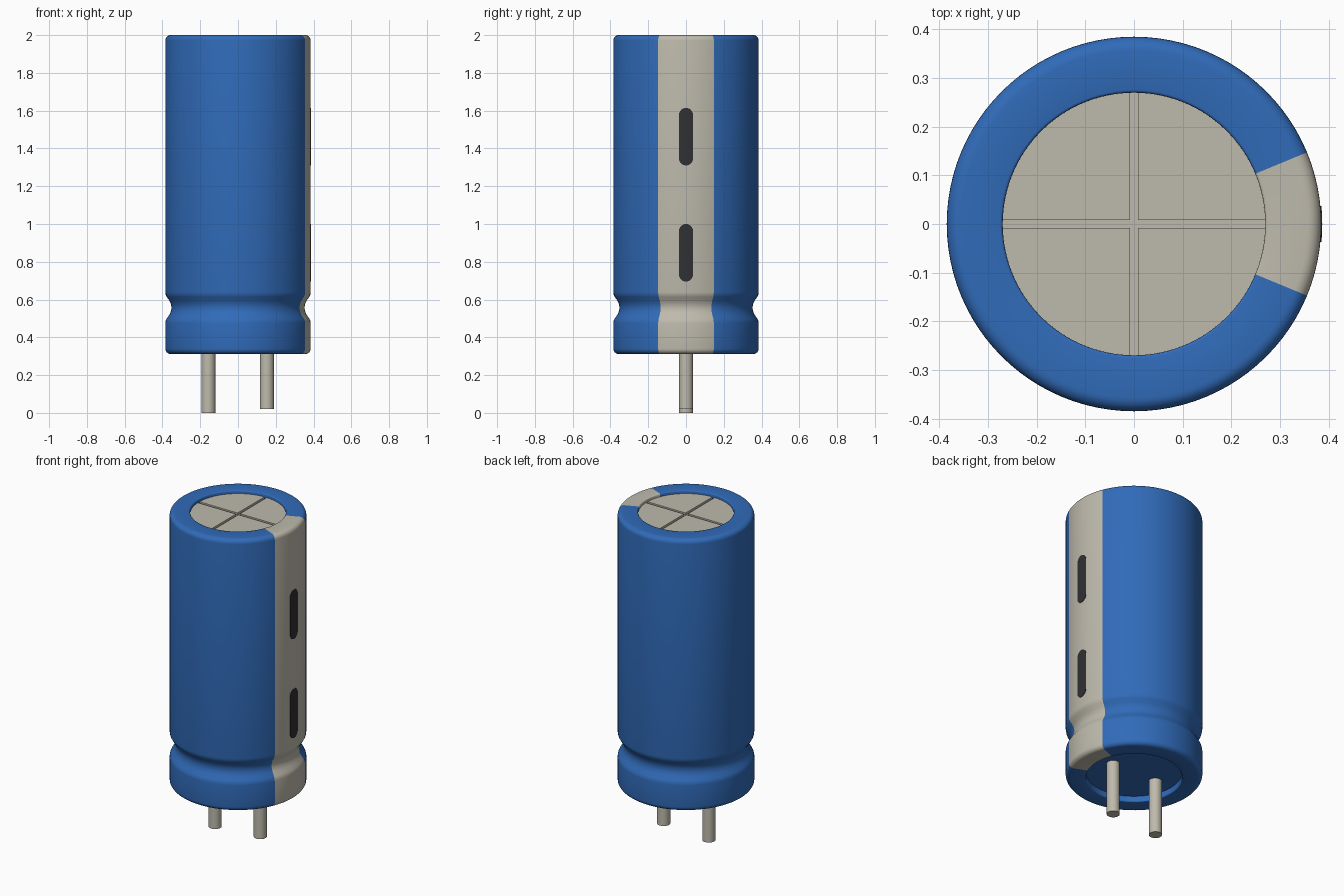
import bpy, bmesh, math

if "Cube" in bpy.data.objects:
    bpy.data.objects.remove(bpy.data.objects["Cube"], do_unlink=True)


def material(name, rgb):
    m = bpy.data.materials.new(name)
    m.use_nodes = True
    col = (*rgb, 1.0)
    m.diffuse_color = col
    m.node_tree.nodes["Principled BSDF"].inputs["Base Color"].default_value = col
    return m


BLUE = material("blue sleeve", (0.030, 0.147, 0.485))
GREY = material("warm grey", (0.515, 0.491, 0.413))
DARK = material("dark marking", (0.030, 0.030, 0.034))

SEG = 96            # sides around the can
R = 0.385           # can radius
RIM = 0.27          # radius of the openings in the sleeve
STRIPE = math.radians(22.5)


def finish(name, bm, mats, angle=35):
    """Turn a bmesh into a named object with smooth shading."""
    bmesh.ops.recalc_face_normals(bm, faces=bm.faces[:])
    me = bpy.data.meshes.new(name)
    bm.to_mesh(me)
    bm.free()
    for m in mats:
        me.materials.append(m)
    ob = bpy.data.objects.new(name, me)
    bpy.context.collection.objects.link(ob)
    bpy.ops.object.select_all(action='DESELECT')
    ob.select_set(True)
    bpy.context.view_layer.objects.active = ob
    bpy.ops.object.shade_smooth_by_angle(angle=math.radians(angle))
    return ob


def fillet(cr, cz, r, a0, a1, n=6):
    """Arc points (radius, height) between two angles in degrees."""
    angs = [math.radians(a0 + (a1 - a0) * i / n) for i in range(n + 1)]
    return [(cr + r * math.cos(a), cz + r * math.sin(a)) for a in angs]


# Sleeve: lathed profile with rounded rims and a crimped neck
B = 0.028
profile = [(RIM, 0.35), (RIM, 0.318)] + fillet(RIM + 0.006, 0.318, 0.006, 180, 270, 3)
profile += fillet(R - B, 0.312 + B, B, -90, 0)
profile += [(R, 0.475), (0.383, 0.488), (0.377, 0.500), (0.363, 0.520),
            (0.355, 0.538), (0.352, 0.557), (0.355, 0.576), (0.363, 0.594),
            (0.377, 0.614), (0.383, 0.626), (R, 0.64)]
profile += fillet(R - B, 2.0 - B, B, 0, 90)
profile += fillet(RIM + 0.006, 1.994, 0.006, 90, 180, 3) + [(RIM, 1.965)]

bm = bmesh.new()
rings = []
for s in range(SEG):
    a = 2 * math.pi * s / SEG
    rings.append([bm.verts.new((r * math.cos(a), r * math.sin(a), z)) for r, z in profile])
for s in range(SEG):
    p, q = rings[s], rings[(s + 1) % SEG]
    for i in range(len(profile) - 1):
        f = bm.faces.new((p[i], q[i], q[i + 1], p[i + 1]))
        # Grey stripe running down the +x side
        c = f.calc_center_median()
        f.material_index = int(abs(math.atan2(c.y, c.x)) < STRIPE)
bmesh.ops.remove_doubles(bm, verts=bm.verts[:], dist=1e-5)
finish("sleeve", bm, [BLUE, GREY])


def cylinder(name, x, radius, z0, z1, mat, seg=32):
    bm = bmesh.new()
    bmesh.ops.create_cone(bm, cap_ends=True, segments=seg, radius1=radius,
                          radius2=radius, depth=z1 - z0)
    bmesh.ops.translate(bm, verts=bm.verts[:], vec=(x, 0, (z0 + z1) / 2))
    return finish(name, bm, [mat])


# Bottom seal and the metal base under the scored cap
cylinder("bottom_seal", 0, RIM, 0.348, 0.40, BLUE, SEG)
cylinder("cap_base", 0, RIM, 1.94, 1.970, GREY, SEG)

# Cap quarters, leaving a cross-shaped vent groove between them
G = 0.008
bm = bmesh.new()
start = math.asin(G / RIM)
for k in range(4):
    pts = [(G, G)]
    for i in range(25):
        a = start + (math.pi / 2 - 2 * start) * i / 24
        pts.append((RIM * math.cos(a), RIM * math.sin(a)))
    c, s = round(math.cos(k * math.pi / 2)), round(math.sin(k * math.pi / 2))
    face = bm.faces.new([bm.verts.new((c * x - s * y, s * x + c * y, 1.968)) for x, y in pts])
    ext = bmesh.ops.extrude_face_region(bm, geom=[face], use_keep_orig=True)
    top = [v for v in ext["geom"] if isinstance(v, bmesh.types.BMVert)]
    bmesh.ops.translate(bm, verts=top, vec=(0, 0, 0.014))
finish("cap_quarters", bm, [GREY])

# Leads, one slightly shorter than the other
cylinder("right_lead", -0.157, 0.037, 0.0, 0.36, GREY)
cylinder("left_lead", 0.153, 0.037, 0.02, 0.36, GREY)


# Dark rounded dashes wrapped on the stripe
def dash(name, z0, z1, half=0.037, rr=R + 0.002):
    bm = bmesh.new()
    mid, h, n = (z0 + z1) / 2, (z1 - z0) / 2, 12
    cols = []
    for i in range(n + 1):
        y = -half * math.cos(math.pi * i / n)
        e = h - half + math.sqrt(max(half * half - y * y, 0))
        x = math.sqrt(rr * rr - y * y)
        cols.append([bm.verts.new((x, y, mid - e)), bm.verts.new((x, y, mid + e))])
    faces = [bm.faces.new((p[0], q[0], q[1], p[1])) for p, q in zip(cols, cols[1:])]
    # Thicken inwards so the plate sits in the sleeve
    ext = bmesh.ops.extrude_face_region(bm, geom=faces, use_keep_orig=True)
    inner = [v for v in ext["geom"] if isinstance(v, bmesh.types.BMVert)]
    bmesh.ops.translate(bm, verts=inner, vec=(-0.006, 0, 0))
    finish(name, bm, [DARK])


dash("lower_dash", 0.695, 1.0)
dash("upper_dash", 1.31, 1.615)
